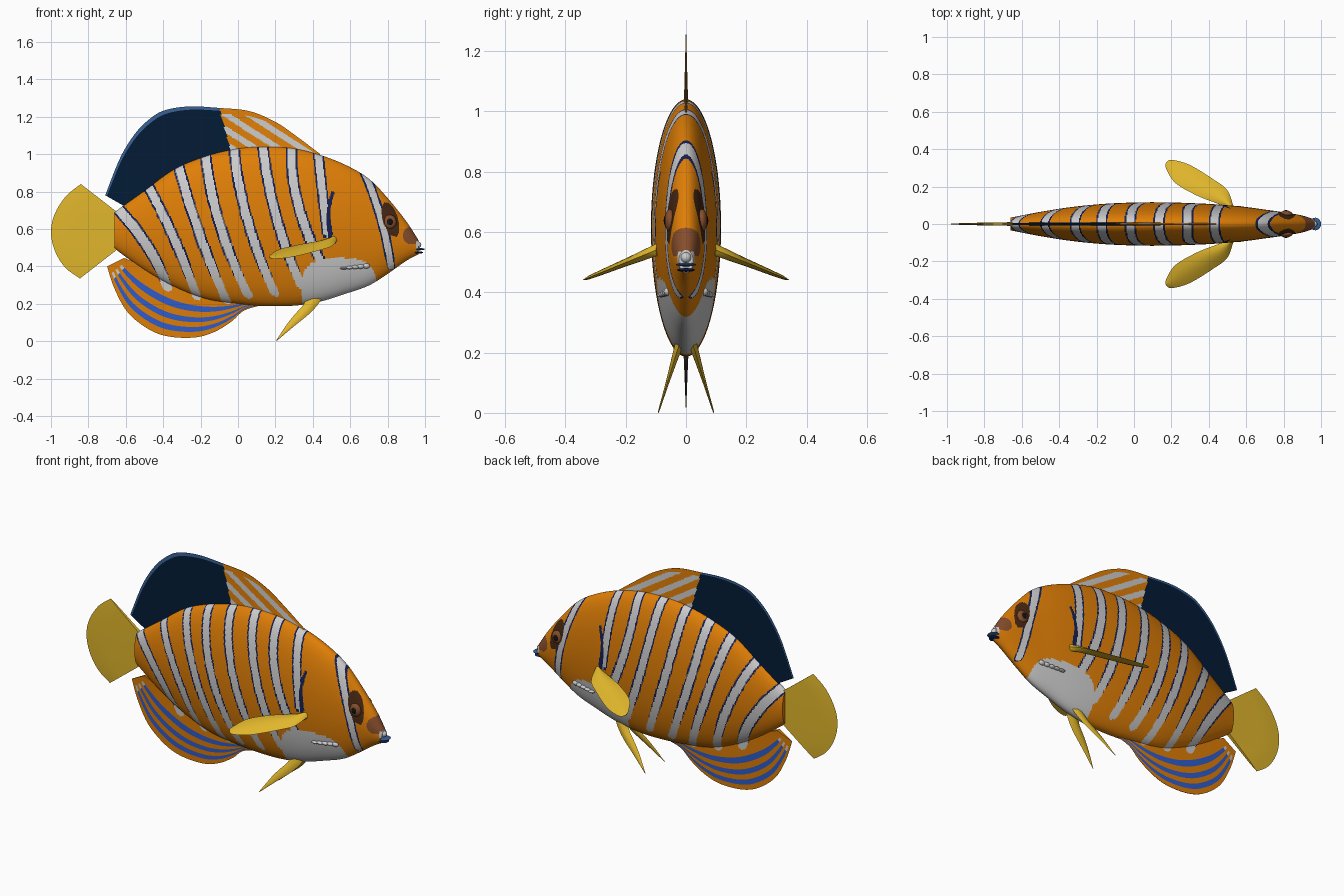
import bpy, bmesh, math
from mathutils import Vector

cube = bpy.data.objects.get("Cube")
if cube:
    bpy.data.objects.remove(cube, do_unlink=True)

# Flat colours
COLOURS = {
    "orange": (0.74, 0.21, 0.002), "white": (0.6, 0.6, 0.6),
    "outline_navy": (0.008, 0.014, 0.085), "fin_navy": (0.001, 0.011, 0.036),
    "stripe_blue": (0.03, 0.11, 0.6), "edge_blue": (0.04, 0.12, 0.3),
    "yellow": (0.75, 0.47, 0.025), "dark_brown": (0.06, 0.02, 0.006),
    "red_brown": (0.24, 0.075, 0.025), "black": (0.006, 0.006, 0.006),
}
NAMES = list(COLOURS)
ID = {n: i for i, n in enumerate(NAMES)}
MATS = []
for n, c in COLOURS.items():
    m = bpy.data.materials.new(n)
    m.use_nodes = True
    m.diffuse_color = (*c, 1)
    bsdf = m.node_tree.nodes["Principled BSDF"]
    bsdf.inputs["Base Color"].default_value = (*c, 1)
    bsdf.inputs["Roughness"].default_value = 0.6
    MATS.append(m)


def spline(pts, t):
    """Smooth curve through pts, t from 0 to 1."""
    n = len(pts) - 1
    i = min(int(t * n), n - 1)
    f = t * n - i
    p = [Vector(pts[max(0, min(n, i + k))]) for k in (-1, 0, 1, 2)]
    return p[1] + 0.5 * f * ((p[2] - p[0]) + f * (
        (2 * p[0] - 5 * p[1] + 4 * p[2] - p[3])
        + f * (3 * (p[1] - p[2]) + p[3] - p[0])))


def finish(name, bm):
    me = bpy.data.meshes.new(name)
    bm.to_mesh(me)
    bm.free()
    for m in MATS:
        me.materials.append(m)
    me.shade_smooth()
    me.set_sharp_from_angle(angle=math.radians(40))
    ob = bpy.data.objects.new(name, me)
    bpy.context.collection.objects.link(ob)


def loft(name, rings, colour):
    """Skin closed rings; colour(i, j, centre) names each face's material."""
    bm = bmesh.new()
    vs = [[bm.verts.new(p) for p in r] for r in rings]
    n = len(vs[0])
    for i in range(len(vs) - 1):
        for j in range(n):
            k = (j + 1) % n
            f = bm.faces.new((vs[i][j], vs[i][k], vs[i + 1][k], vs[i + 1][j]))
            f.material_index = ID[colour(i, j, f.calc_center_median())]
    for i, r in ((0, vs[0]), (len(vs) - 2, vs[-1])):
        f = bm.faces.new(r)
        f.material_index = ID[colour(i, 0, f.calc_center_median())]
    bmesh.ops.remove_doubles(bm, verts=bm.verts, dist=1e-5)
    bmesh.ops.recalc_face_normals(bm, faces=bm.faces)
    finish(name, bm)


def fin(name, root, edge, nu, nv, thick, place, colour):
    """Thin two-sided sheet between a root curve and an edge curve."""
    rings = []
    for i in range(nu + 1):
        u = i / nu
        a, b = spline(root, u), spline(edge, u)
        side = [(a.lerp(b, j / nv), thick(u, j / nv)) for j in range(nv + 1)]
        rings.append([place(p, t) for p, t in side]
                     + [place(p, -t) for p, t in reversed(side)])

    def pick(i, j, c):
        v = (j + 0.5) / nv if j <= nv else (2 * nv + 1.5 - j) / nv
        return colour((i + 0.5) / nu, v, c)
    loft(name, rings, pick)


def ball(name, loc, size, mat):
    bm = bmesh.new()
    bmesh.ops.create_uvsphere(bm, u_segments=20, v_segments=12, radius=1)
    for v in bm.verts:
        v.co = Vector(a * b for a, b in zip(v.co, size)) + Vector(loc)
    for f in bm.faces:
        f.material_index = ID[mat]
    finish(name, bm)


# Body stripes: three (x, z) points, lower end, half width of the white
STRIPES = [
    ((-.63, .695), (-.50, .53), (-.375, .28), .29, .025),
    ((-.47, .81), (-.34, .545), (-.215, .22), .24, .022),
    ((-.31, .91), (-.205, .57), (-.055, .20), .22, .022),
    ((-.17, .96), (-.09, .60), (.06, .235), .25, .022),
    ((-.02, 1.015), (.05, .65), (.205, .24), .26, .022),
    ((.135, 1.03), (.195, .70), (.345, .28), .30, .022),
    ((.285, 1.02), (.33, .70), (.43, .45), .45, .022),
    ((.51, .80), (.483, .67), (.495, .55), .55, 0),
    ((.43, .99), (.455, .76), (.48, .55), .58, .02),
    ((.69, .87), (.757, .68), (.82, .38), .4, .017),
]


def stripe_colour(x, z):
    for a, b, c, end, half in STRIPES:
        if half == 0 and z > a[1]:
            continue

        def mid(h):
            return sum(p[0] * (h - q[1]) * (h - r[1])
                       / ((p[1] - q[1]) * (p[1] - r[1]))
                       for p, q, r in ((a, b, c), (b, a, c), (c, a, b)))
        slope = (mid(z + .01) - mid(z - .01)) / .02
        d = math.hypot((x - mid(z)) / math.hypot(1, slope), max(0, end - z))
        # The dark border fades out toward the belly
        border = .009 * max(0, min(1, (z - .32) / .16))
        if d < half:
            return "white"
        if d < half + border:
            return "outline_navy"
    return "orange"


def body_colour(i, j, c):
    x, z = c.x, c.z
    if x > .952 and .495 < z < .535:
        return "white"
    if math.hypot(x - .932, z - .565) < .05 and z > .52:
        return "red_brown"
    dz = z - .65
    if math.hypot((x - .815 + dz * .25) / .042, dz / .092) < 1:
        return "dark_brown"
    if abs((x - .54) / .2) ** 3 + abs((z - .275) / .17) ** 3 < 1:
        return "white"
    return stripe_colour(x, z)


# Body: x, top, bottom, half width
PROFILE = [
    (-.66, .69, .495, .034), (-.5, .805, .38, .065), (-.34, .92, .29, .09),
    (-.17, .99, .225, .107), (0, 1.03, .2, .115), (.15, 1.04, .188, .116),
    (.3, 1.03, .19, .112), (.44, .995, .212, .105), (.58, .94, .255, .093),
    (.7, .868, .298, .077), (.8, .765, .36, .063), (.9, .64, .43, .045),
    (.965, .54, .465, .024)]
rings = []
for i in range(401):
    x, top, low, w = spline(PROFILE, i / 400)
    rings.append([(x, w * math.cos(a), (top + low) / 2 + (top - low) / 2 * math.sin(a))
                  for a in (math.tau * j / 144 for j in range(144))])
loft("body", rings, body_colour)


def upright(p, t):
    return (p.x, t, p.y)


# Dorsal fin: dark rear, striped front
def dorsal_colour(u, v, c):
    if c.x < -.1 + (1.245 - c.z) * .27:
        return "edge_blue" if v > .955 else "fin_navy"
    s = (c.z + .64 * c.x - 1.09) / .08
    return "white" if abs(s - round(s)) < .23 and v < .9 else "orange"


fin("dorsal_fin",
    [(-.57, .70), (-.35, .88), (-.1, .97), (.15, 1.0), (.42, .97)],
    [(-.71, .78), (-.63, .98), (-.55, 1.11), (-.47, 1.19), (-.39, 1.235),
     (-.26, 1.255), (-.1, 1.247), (.06, 1.23), (.195, 1.175), (.30, 1.105), (.44, 1.0)],
    170, 50, lambda u, v: .007 * (1 - v) + .001, upright, dorsal_colour)


# Anal fin: blue bands following its edge
def anal_colour(u, v, c):
    if .05 < u < .94 and any(abs(v - k) < .05 for k in (.42, .64, .85)):
        return "white" if u < .08 else "stripe_blue"
    return stripe_colour(c.x, c.z) if v < .4 and u > .2 else "orange"


fin("anal_fin",
    [(-.61, .445), (-.45, .38), (-.25, .29), (-.05, .24), (.12, .22)],
    [(-.70, .40), (-.66, .28), (-.59, .155), (-.48, .065), (-.37, .025),
     (-.23, .02), (-.125, .05), (-.035, .105), (.035, .165), (.14, .195)],
    140, 50, lambda u, v: .01 * (1 - v) + .001, upright, anal_colour)


def yellow(u, v, c):
    return "yellow"


# Tail fin
fin("tail_fin", [(-.64, .685), (-.64, .59), (-.64, .495)],
    [(-.84, .84), (-.92, .775), (-.98, .68), (-1, .585), (-.98, .485),
     (-.925, .395), (-.845, .335)],
    24, 8, lambda u, v: (.004 + .006 * (1 - v)) * min(1, 5 * (1 - v)), upright, yellow)

# Paired fins, eyes and cheek spines
for label, s in (("front", -1), ("back", 1)):
    fin(label + "_pectoral_fin",
        [(.53, .10), (.50, .18), (.43, .235), (.30, .315), (.20, .343), (.17, .325)],
        [(.50, .09), (.43, .115), (.33, .155), (.22, .22), (.175, .29), (.167, .315)],
        20, 8, lambda u, v: (.018 * (1 - u) + .003) * math.sin(math.pi * v),
        lambda p, t: (p.x, s * p.y, .54 - .41 * (p.y - .1) + t), yellow)
    fin(label + "_pelvic_fin",
        [(.46, .25), (.43, .20), (.38, .145), (.30, .08), (.205, 0)],
        [(.37, .25), (.35, .195), (.31, .15), (.265, .095), (.205, .005)],
        16, 8, lambda u, v: (.014 * (1 - u) + .002) * math.sin(math.pi * v),
        lambda p, t: (p.x, s * (.025 + .305 * (.22 - p.y) + t), p.y), yellow)
    ball(label + "_eye", (.812, s * .053, .638), (.035, .018, .038), "red_brown")
    ball(label + "_pupil", (.812, s * .065, .638), (.018, .009, .02), "black")
    for k in range(5):
        ball(f"{label}_cheek_spine_{k + 1}",
             (.685 - .03 * k, s * (.06 + .0055 * k), .402 - .003 * k),
             (.02, .014, .014 - .0018 * k), "white")

# Mouth
ball("mouth", (.96, 0, .515), (.02, .018, .018), "white")
ball("upper_lip", (.97, 0, .492), (.03, .034, .006), "edge_blue")
ball("lower_lip", (.963, 0, .474), (.027, .03, .006), "outline_navy")
